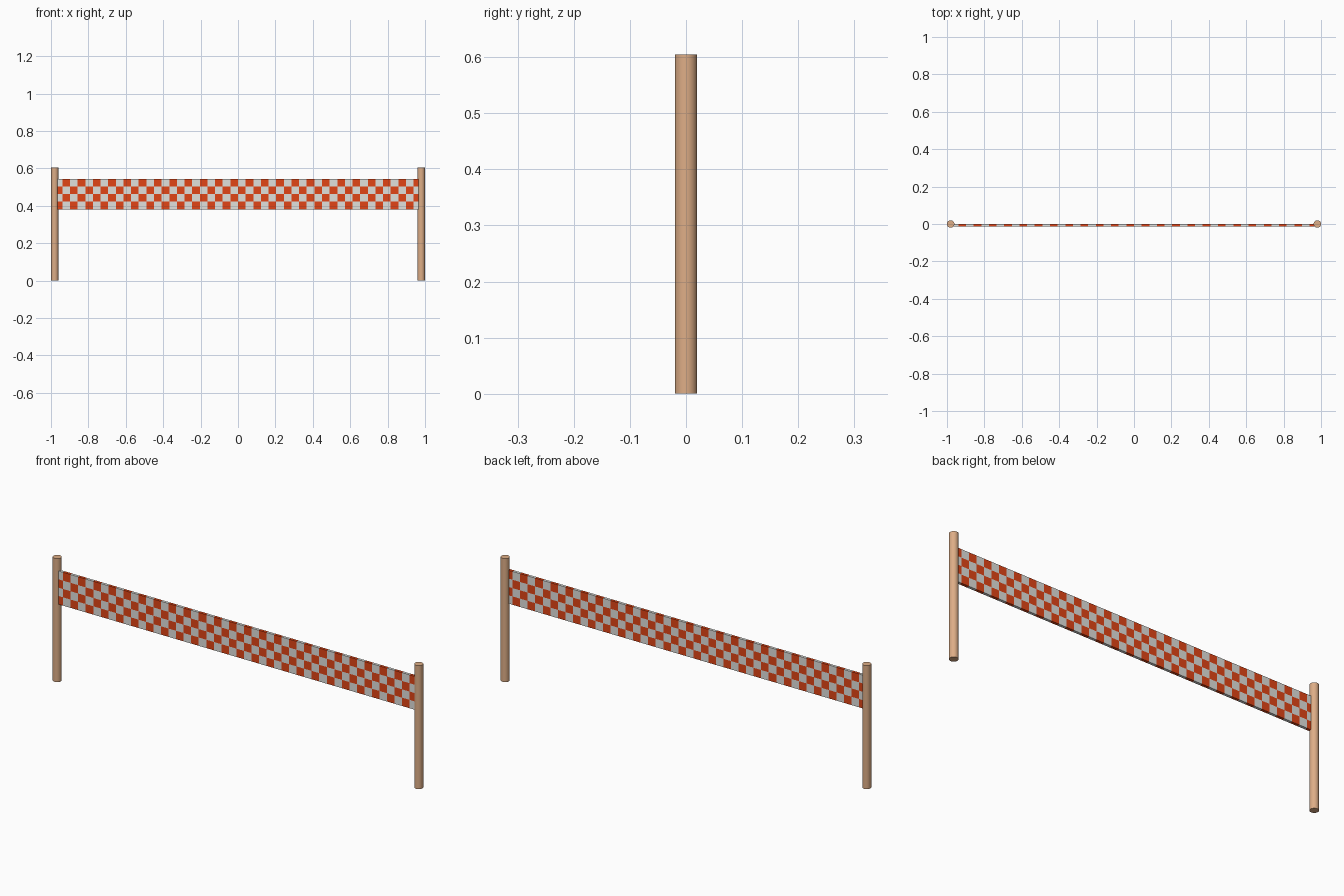
import bpy, bmesh, math
from mathutils import Matrix

cube = bpy.data.objects.get("Cube")
if cube:
    bpy.data.objects.remove(cube, do_unlink=True)


def make_material(name, rgb):
    mat = bpy.data.materials.new(name)
    mat.use_nodes = True
    color = (*rgb, 1.0)
    mat.diffuse_color = color
    mat.node_tree.nodes["Principled BSDF"].inputs["Base Color"].default_value = color
    return mat


wood = make_material("light wood", (0.73, 0.42, 0.24))
white = make_material("off white", (0.75, 0.75, 0.72))
orange = make_material("orange red", (0.76, 0.06, 0.008))

POST_X, POST_R, POST_H = 0.98, 0.02, 0.605
COLS, ROWS = 48, 4
CELL = 2 * POST_X / COLS
BASE_Z, FRONT_Y, BACK_Y = 0.381, -0.0125, 0.001

# Round posts at both ends
for name, side in (("left_post", 1), ("right_post", -1)):
    bpy.ops.mesh.primitive_cylinder_add(
        vertices=32, radius=POST_R, depth=POST_H,
        location=(side * POST_X, 0, POST_H / 2))
    post = bpy.context.object
    post.name = name
    post.data.materials.append(wood)
    bpy.ops.object.shade_smooth_by_angle(angle=math.radians(40))

# Checkered banner: one thin slab divided into square cells
bm = bmesh.new()
bmesh.ops.create_cube(bm, size=1)
bmesh.ops.transform(bm, verts=bm.verts, matrix=(
    Matrix.Translation((0, (FRONT_Y + BACK_Y) / 2, BASE_Z + ROWS * CELL / 2))
    @ Matrix.Diagonal((COLS * CELL, BACK_Y - FRONT_Y, ROWS * CELL, 1))))


def slice_slab(point, normal):
    bmesh.ops.bisect_plane(bm, geom=bm.verts[:] + bm.edges[:] + bm.faces[:],
                           plane_co=point, plane_no=normal)


for col in range(1, COLS):
    slice_slab((-POST_X + col * CELL, 0, 0), (1, 0, 0))
for row in range(1, ROWS):
    slice_slab((0, 0, BASE_Z + row * CELL), (0, 0, 1))

# Alternate the two colours, carried through the thickness
for face in bm.faces:
    c = face.calc_center_median()
    col = min(max(int((c.x + POST_X) / CELL), 0), COLS - 1)
    row = min(max(int((c.z - BASE_Z) / CELL), 0), ROWS - 1)
    face.material_index = (col + row + 1) % 2

mesh = bpy.data.meshes.new("banner")
bm.to_mesh(mesh)
bm.free()
mesh.materials.append(white)
mesh.materials.append(orange)
banner = bpy.data.objects.new("banner", mesh)
bpy.context.collection.objects.link(banner)
